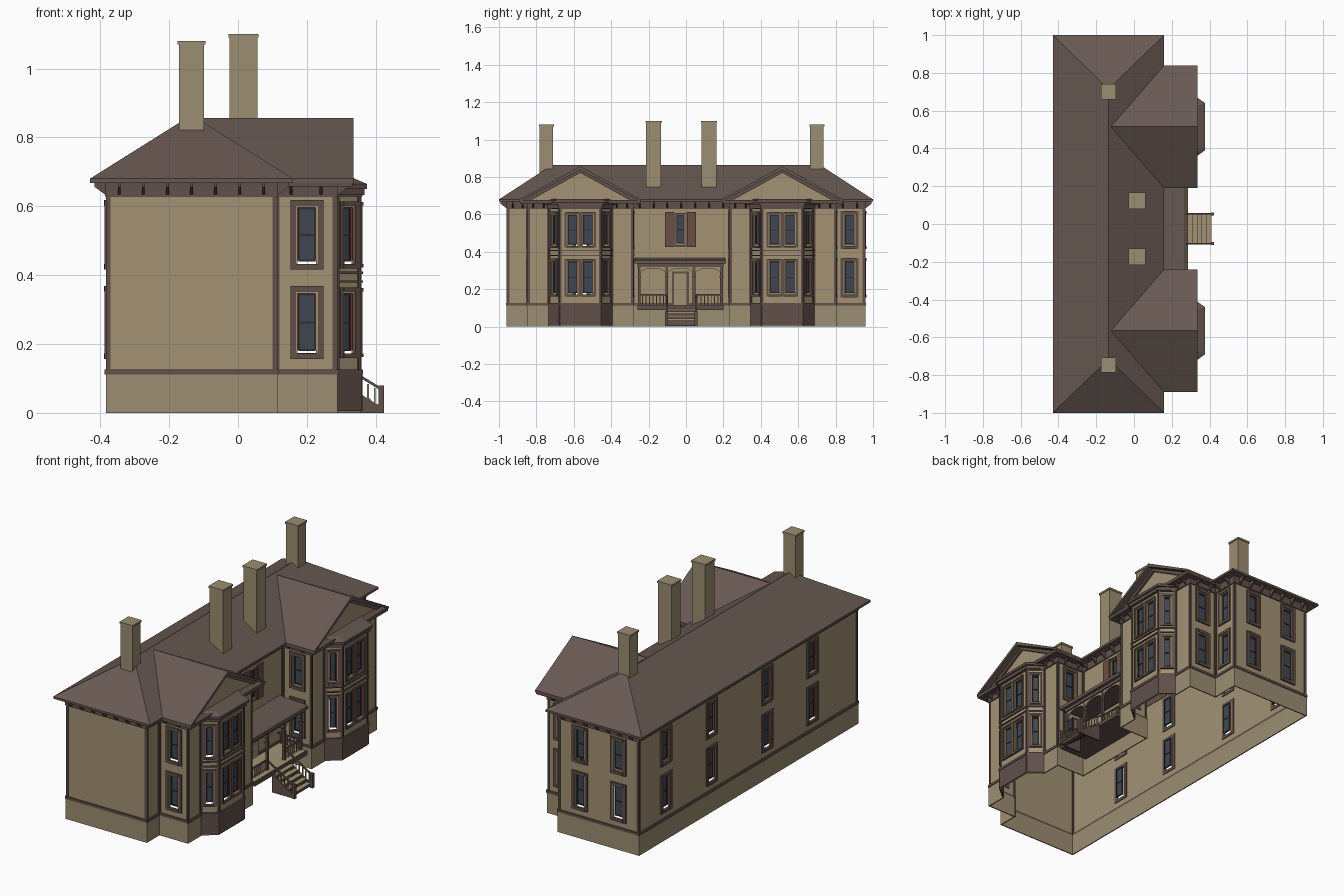
import bpy, bmesh, math
from mathutils import Matrix, Vector

cube = bpy.data.objects.get("Cube")
if cube:
    bpy.data.objects.remove(cube, do_unlink=True)

COLOURS = {
    "tan": (0.36, 0.29, 0.175), "stone": (0.33, 0.27, 0.165),
    "roof_brown": (0.14, 0.10, 0.085), "trim_brown": (0.12, 0.08, 0.068),
    "glass_blue": (0.05, 0.064, 0.088), "dark_sash": (0.035, 0.028, 0.026),
    "red_jamb": (0.16, 0.04, 0.03), "shutter_brown": (0.15, 0.075, 0.058),
}
mats = {}
for key, rgb in COLOURS.items():
    m = bpy.data.materials.new(key)
    m.use_nodes = True
    m.diffuse_color = (*rgb, 1)
    bsdf = m.node_tree.nodes["Principled BSDF"]
    bsdf.inputs["Base Color"].default_value = (*rgb, 1)
    bsdf.inputs["Roughness"].default_value = 0.9
    mats[key] = m

parts = {}
ID = Matrix.Identity(4)


def part(name, mat):
    if name not in parts:
        parts[name] = (bmesh.new(), mat)
    return parts[name][0]


def hull(name, mat, pts, M=ID):
    bm = part(name, mat)
    vs = [bm.verts.new(M @ Vector(p)) for p in pts]
    bmesh.ops.convex_hull(bm, input=vs)


def prism(name, mat, pts, vec):
    bm = part(name, mat)
    a = [bm.verts.new(p) for p in pts]
    b = [bm.verts.new(Vector(p) + Vector(vec)) for p in pts]
    bm.faces.new(a)
    bm.faces.new(b[::-1])
    for i in range(len(a)):
        j = (i + 1) % len(a)
        bm.faces.new((a[j], a[i], b[i], b[j]))


def box(name, mat, x, y, z, M=ID):
    pts = [(i, y[0], z[0]) for i in x] + [(i, y[1], z[0]) for i in x[::-1]]
    prism(name, mat, [M @ Vector(p) for p in pts], (0, 0, z[1] - z[0]))


def frame(p, q):
    """Wall axes: along the wall, outward, up."""
    u = (Vector((*q, 0)) - Vector((*p, 0))).normalized()
    M = Matrix.Identity(4)
    M.col[0][:3], M.col[1][:3] = u, (u.y, -u.x, 0)
    M.translation = (*p, 0)
    return M


def window(M, u, w, z0, z1, case):
    h, c = w / 2, case
    # outer casing
    for s in (-1, 1):
        box("window_casings", "trim_brown", sorted((u + s * h, u + s * (h + c))), (-.004, .007), (z0 - c, z1 + c), M)
        box("window_rims", "tan", sorted((u + s * (h - .005), u + s * h)), (-.006, .004), (z0, z1), M)
    for za, zb in ((z0 - c, z0), (z1, z1 + c)):
        box("window_casings", "trim_brown", (u - h, u + h), (-.004, .009), (za, zb), M)
    box("window_rims", "tan", (u - h, u + h), (-.006, .004), (z1 - .005, z1), M)
    # glass, sash bars and jamb
    g = h - .007
    box("window_glass", "glass_blue", (u - g, u + g), (-.012, -.009), (z0 + .008, z1 - .004), M)
    zm = (z0 + z1) / 2
    for za, zb in ((z0 + .008, z0 + .014), (zm - .003, zm + .003), (z1 - .011, z1 - .004)):
        box("window_sashes", "dark_sash", (u - g, u + g), (-.014, -.006), (za, zb), M)
    for s in (-1, 1):
        box("window_sashes", "dark_sash", sorted((u + s * g, u + s * (g - .005))), (-.014, -.006), (z0 + .008, z1 - .004), M)
    box("window_jambs", "red_jamb", (u + g - .001, u + g + .003), (-.010, .002), (z0 + .01, z1 - .006), M)


def wall(p, q, wins, is_bay):
    """One wall with openings, base course, frieze and corner boards."""
    M = frame(p, q)
    L = math.dist(p, q)
    us = sorted({0, L} | {u + s * w / 2 for u, w, *_ in wins for s in (-1, 1)})
    zs = sorted({0, .668} | {z for w in wins for z in w[2:4]})
    bm = part("walls", "tan")
    for a, b in zip(us, us[1:]):
        for c, d in zip(zs, zs[1:]):
            if any(abs((a + b) / 2 - w[0]) < w[1] / 2 and w[2] < (c + d) / 2 < w[3] for w in wins):
                continue
            bm.faces.new([bm.verts.new(M @ Vector((i, 0, k))) for i, k in ((a, c), (b, c), (b, d), (a, d))])
    for w in wins:
        window(M, *w)
    ends = (-.004, L + .004)
    if is_bay:
        box("bay_bases", "trim_brown", ends, (-.002, .005), (.006, .115), M)
    else:
        box("foundation", "stone", ends, (-.002, .004), (0, .115), M)
    box("base_band", "trim_brown", ends, (-.002, .008), (.112, .126), M)
    box("frieze", "trim_brown", ends, (-.002, .006), (.628, .668), M)
    for a in (0, L - .010):
        box("corner_boards", "trim_brown", (a, a + .010), (-.002, .004), (.126, .63), M)
    if is_bay:
        for z in (.378, .404):
            box("bay_bands", "trim_brown", ends, (-.002, .007), (z, z + .006), M)
    else:
        n = max(1, round(L / .07))
        for i in range(n):
            u = L * (i + .5) / n
            hull("eave_brackets", "trim_brown", [(u + s, a, b) for s in (-.004, .004)
                 for a, b in ((.004, .668), (.036, .668), (.036, .656), (.004, .632))], M)


def column(u, w=.064, case=.016):
    return [(u, w, .172, .352, case), (u, w, .432, .602, case)]


# footprint walls
B, F, W = -.38, .11, .285
WINGS = ((-.845, -.285, -.565), (.235, .80, .515))
segs = [((B, -.955), (F, -.955), [], False)]
prev = (F, -.955)
for lo, hi, c in WINGS:
    mid = [(.255, .055, .435, .60, .006)] if lo > 0 else []
    segs.append((prev, (F, lo), mid, False))
    segs.append(((F, lo), (W, lo), column(.09), False))
    bay = [(W, c - .168), (.355, c - .11), (.355, c + .11), (W, c + .168)]
    segs.append(((W, lo), bay[0], [], False))
    segs.append((bay[0], bay[1], column(.045, .046, .012), True))
    segs.append((bay[1], bay[2], column(.068, .064, .010) + column(.152, .064, .010), True))
    segs.append((bay[2], bay[3], column(.045, .046, .012), True))
    segs.append((bay[3], (W, hi), [], False))
    segs.append(((W, hi), (F, hi), column(.085), False))
    prev = (F, hi)
segs.append((prev, (F, .955), column(.075), False))
segs.append(((F, .955), (B, .955), column(.13) + column(.365), False))
segs.append(((B, .955), (B, -.955), [w for u in (.235, .635, 1.12, 1.515) for w in column(u)], False))
for s in segs:
    wall(*s)

# main hipped roof
hull("main_roof", "roof_brown", [(x, y, z) for x in (-.43, .16) for y in (-1, 1) for z in (.668, .68)]
     + [(-.135, -.715, .865), (-.135, .715, .865)])

# wing gables and bay cornices
for lo, hi, c in WINGS:
    rake = [(-.325, .668), (-.325, .68), (0, .857), (.325, .68), (.325, .668), (0, .838)]
    prism("gable_roofs", "roof_brown", [(-.12, c + y, z) for y, z in rake], (.455, 0, 0))
    prism("pediments", "tan", [(.27, c - .30, .67), (.27, c + .30, .67), (.27, c, .842)], (.02, 0, 0))
    box("gable_soffits", "trim_brown", (.10, .333), (c - .322, c + .322), (.658, .676))
    for s in (-1, 1):
        prism("rake_boards", "trim_brown", [(.289, c + s * y, z) for y, z in
              ((.31, .676), (0, .843), (0, .822), (.265, .676))], (.012, 0, 0))
    for grow, z0, z1 in ((.012, .632, .65), (.02, .65, .664)):
        hull("bay_cornices", "trim_brown", [(x, c + s * y, z) for z in (z0, z1) for s in (-1, 1)
             for x, y in ((.27, .18 + grow), (.355 + grow, .105 + grow))])
    hull("bay_roofs", "roof_brown", [(x, c + s * y, .664) for s in (-1, 1) for x, y in ((.27, .20), (.376, .125))]
         + [(x, c + s * y, .682) for s in (-1, 1) for x, y in ((.27, .17), (.335, .11))])

# chimneys with caps
for x, y, r, z0, z1 in ((-.135, .70, .036, .80, 1.08), (-.135, -.747, .036, .80, 1.08),
                        (.016, .123, .04, .74, 1.10), (.016, -.173, .04, .74, 1.10)):
    box("chimneys", "stone", (x - r, x + r), (y - r, y + r), (z0, z1 - .008))
    r += .004
    box("chimney_caps", "stone", (x - r, x + r), (y - r, y + r), (z1 - .01, z1))

# centre window shutters and front door
C = -.03
for s in (-1, 1):
    y = C + s * .059
    box("shutters", "shutter_brown", (F, F + .009), (y - .024, y + .024), (.425, .612))
box("door_frame", "trim_brown", (F, F + .006), (C - .045, C + .045), (.115, .295))
box("front_door", "tan", (F, F + .009), (C - .034, C + .034), (.115, .283))

# porch deck, roof, posts, arches and railings
box("porch_deck", "trim_brown", (F, .285), (-.26, .20), (.09, .112))
box("porch_floor", "tan", (F, .28), (-.255, .195), (.112, .115))
box("porch_beam", "trim_brown", (F, .262), (-.258, .20), (.318, .338))
hull("porch_roof", "roof_brown", [(x, y, z) for x in (F, .278) for y in (-.275, .213) for z in (.336, .354)]
     + [(F, y, .37) for y in (-.27, .208)] + [(.265, y, .362) for y in (-.27, .208)])
posts = [-.25, -.103, .043, .19]
for y in posts:
    box("porch_posts", "trim_brown", (.244, .258), (y - .007, y + .007), (.112, .32))
    box("post_caps", "trim_brown", (.241, .261), (y - .010, y + .010), (.262, .270))
for a, b in zip(posts, posts[1:]):
    m, r = (a + b) / 2, (b - a) / 2
    arc = [(m - r * math.cos(t * math.pi / 10), .268 + .044 * math.sin(t * math.pi / 10) ** .8 if 0 < t < 10 else .268)
           for t in range(11)]
    prism("porch_arches", "tan", [(.247, y, z) for y, z in [(a, .322)] + arc + [(b, .322)]], (.008, 0, 0))
for y in (posts[0], posts[-1]):
    prism("porch_arches", "tan", [(F, y - .004, .322), (F, y - .004, .268), (.145, y - .004, .302),
          (.215, y - .004, .302), (.25, y - .004, .268), (.25, y - .004, .322)], (0, .008, 0))
    box("porch_rails", "trim_brown", (F, .25), (y - .004, y + .004), (.166, .174))
    for i in range(6):
        x = .125 + .02 * i
        box("porch_balusters", "tan", (x, x + .005), (y - .0025, y + .0025), (.112, .168))
for a, b in ((posts[0], posts[1]), (posts[2], posts[3])):
    box("porch_rails", "trim_brown", (.247, .255), (a, b), (.166, .174))
    for i in range(1, 8):
        y = a + (b - a) * i / 8
        box("porch_balusters", "tan", (.2485, .2535), (y - .0025, y + .0025), (.112, .168))

# front steps with stringers, newels and sloping rails
for i in range(5):
    x, z = .283 + .025 * i, .098 - .0185 * i
    box("stair_risers", "trim_brown", (x, x + .022), (-.10, .05), (z - .02, z - .005))
    box("stair_treads", "tan", (x, x + .027), (-.10, .05), (z - .006, z))
for y in (-.108, .05):
    prism("stair_stringers", "trim_brown", [(.283, y, 0), (.283, y, .10), (.415, y, .018), (.415, y, 0)], (0, .008, 0))
    box("newel_posts", "trim_brown", (.408, .424), (y - .004, y + .012), (0, .08))
    prism("stair_rails", "trim_brown", [(.25, y, .166), (.25, y, .174), (.41, y, .077), (.41, y, .068)], (0, .008, 0))
    for i in range(6):
        x = .295 + .02 * i
        box("stair_balusters", "tan", (x, x + .005), (y + .0015, y + .0065),
            (.098 - .62 * (x - .283), .16 - .61 * (x - .25)))

# turn every part into an object
for name, (bm, mat) in parts.items():
    if name != "walls":
        bmesh.ops.recalc_face_normals(bm, faces=bm.faces[:])
    me = bpy.data.meshes.new(name)
    bm.to_mesh(me)
    bm.free()
    me.materials.append(mats[mat])
    bpy.context.scene.collection.objects.link(bpy.data.objects.new(name, me))
